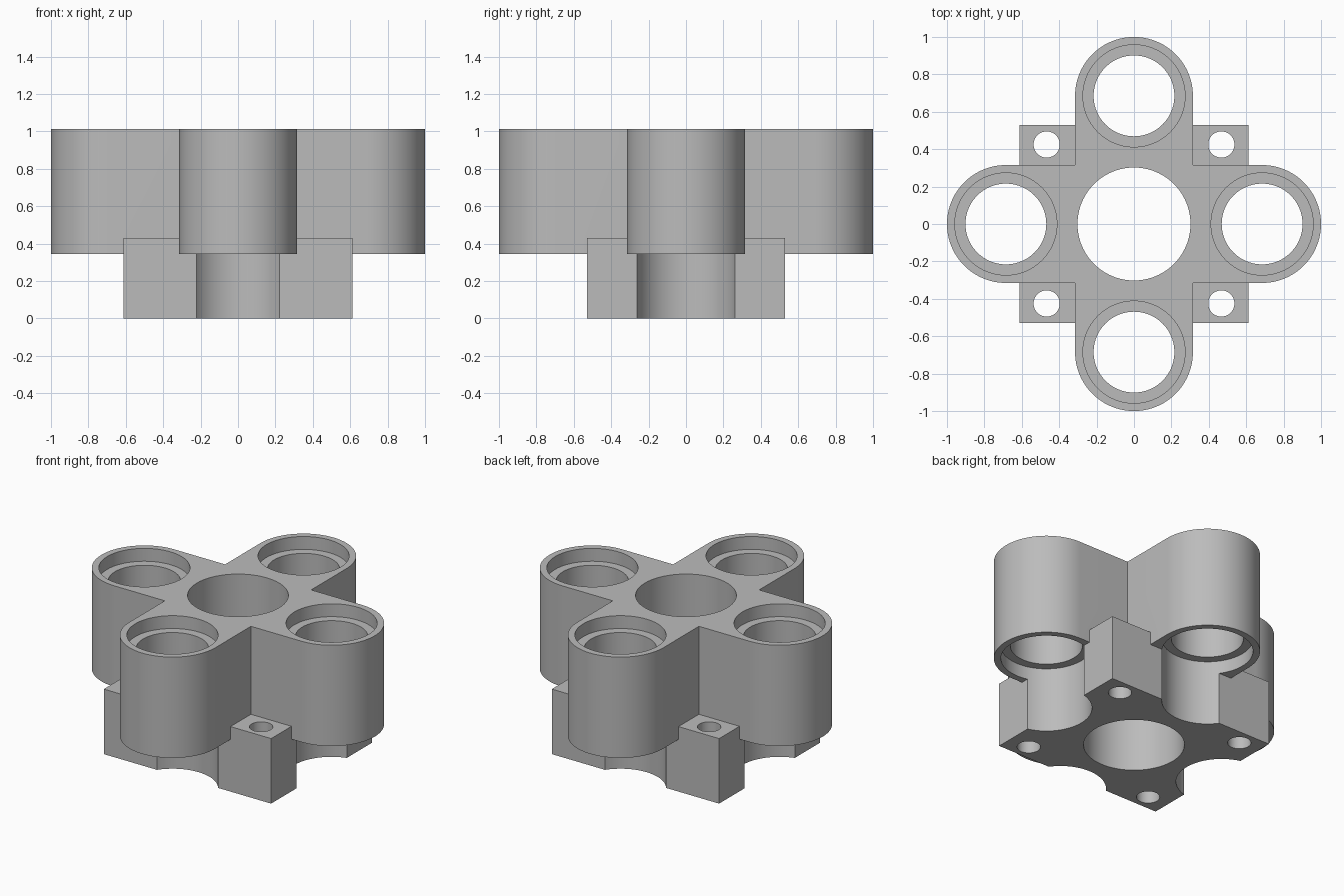
import bpy, math

if "Cube" in bpy.data.objects:
    bpy.data.objects.remove(bpy.data.objects["Cube"])

REACH, BOSS_R, BORE_R, RECESS_R = 0.685, 0.315, 0.216, 0.273
BOTTOM, STEP_LOW, STEP_HIGH, TOP = 0.345, 0.43, 0.927, 1.012
BASE_X, BASE_Y = 0.612, 0.528
ARMS = [(REACH, 0), (-REACH, 0), (0, REACH), (0, -REACH)]

gray = bpy.data.materials.new("plain gray")
gray.diffuse_color = (0.5, 0.5, 0.5, 1)
gray.use_nodes = True
gray.node_tree.nodes["Principled BSDF"].inputs["Base Color"].default_value = gray.diffuse_color


def box(name, hx, hy, z0, z1):
    bpy.ops.mesh.primitive_cube_add(size=1, location=(0, 0, (z0 + z1) / 2))
    ob = bpy.context.object
    ob.name = name
    ob.scale = (2 * hx, 2 * hy, z1 - z0)
    bpy.ops.object.transform_apply(location=True, scale=True)
    return ob


def cylinder(name, r, x, y, z0, z1, sides=96):
    bpy.ops.mesh.primitive_cylinder_add(vertices=sides, radius=r, depth=z1 - z0,
                                        location=(x, y, (z0 + z1) / 2))
    ob = bpy.context.object
    ob.name = name
    bpy.ops.object.transform_apply(location=True)
    return ob


def combine(target, tool, operation):
    mod = target.modifiers.new(operation, 'BOOLEAN')
    mod.operation, mod.solver, mod.object = operation, 'EXACT', tool
    bpy.context.view_layer.objects.active = target
    bpy.ops.object.modifier_apply(modifier=mod.name)
    bpy.data.objects.remove(tool, do_unlink=True)


# Cross-shaped holder with round arm ends, joined to the mounting base
holder = box("four_arm_holder", REACH, BOSS_R, BOTTOM, TOP)
combine(holder, box("cross_arm", BOSS_R, REACH, BOTTOM, TOP), 'UNION')
for x, y in ARMS:
    combine(holder, cylinder("arm_end", BOSS_R, x, y, BOTTOM, TOP), 'UNION')
combine(holder, box("mounting_base", BASE_X, BASE_Y, 0, STEP_LOW), 'UNION')

# Stepped bores in the arms; the lower recess also scallops the base
for x, y in ARMS:
    combine(holder, cylinder("lower_recess", RECESS_R, x, y, -0.1, STEP_LOW), 'DIFFERENCE')
    combine(holder, cylinder("upper_recess", RECESS_R, x, y, STEP_HIGH, 1.2), 'DIFFERENCE')
    combine(holder, cylinder("arm_bore", BORE_R, x, y, 0.2, 1.1), 'DIFFERENCE')

# Central bore and corner screw holes
combine(holder, cylinder("centre_bore", 0.302, 0, 0, -0.1, 1.2), 'DIFFERENCE')
for sx in (-1, 1):
    for sy in (-1, 1):
        combine(holder, cylinder("screw_hole", 0.07, sx * 0.467, sy * 0.425,
                                 -0.1, 0.6, 48), 'DIFFERENCE')

holder.data.materials.clear()
holder.data.materials.append(gray)
for p in holder.data.polygons:
    p.material_index = 0
bpy.ops.object.select_all(action='DESELECT')
holder.select_set(True)
bpy.context.view_layer.objects.active = holder
bpy.ops.object.shade_smooth_by_angle(angle=math.radians(30))
